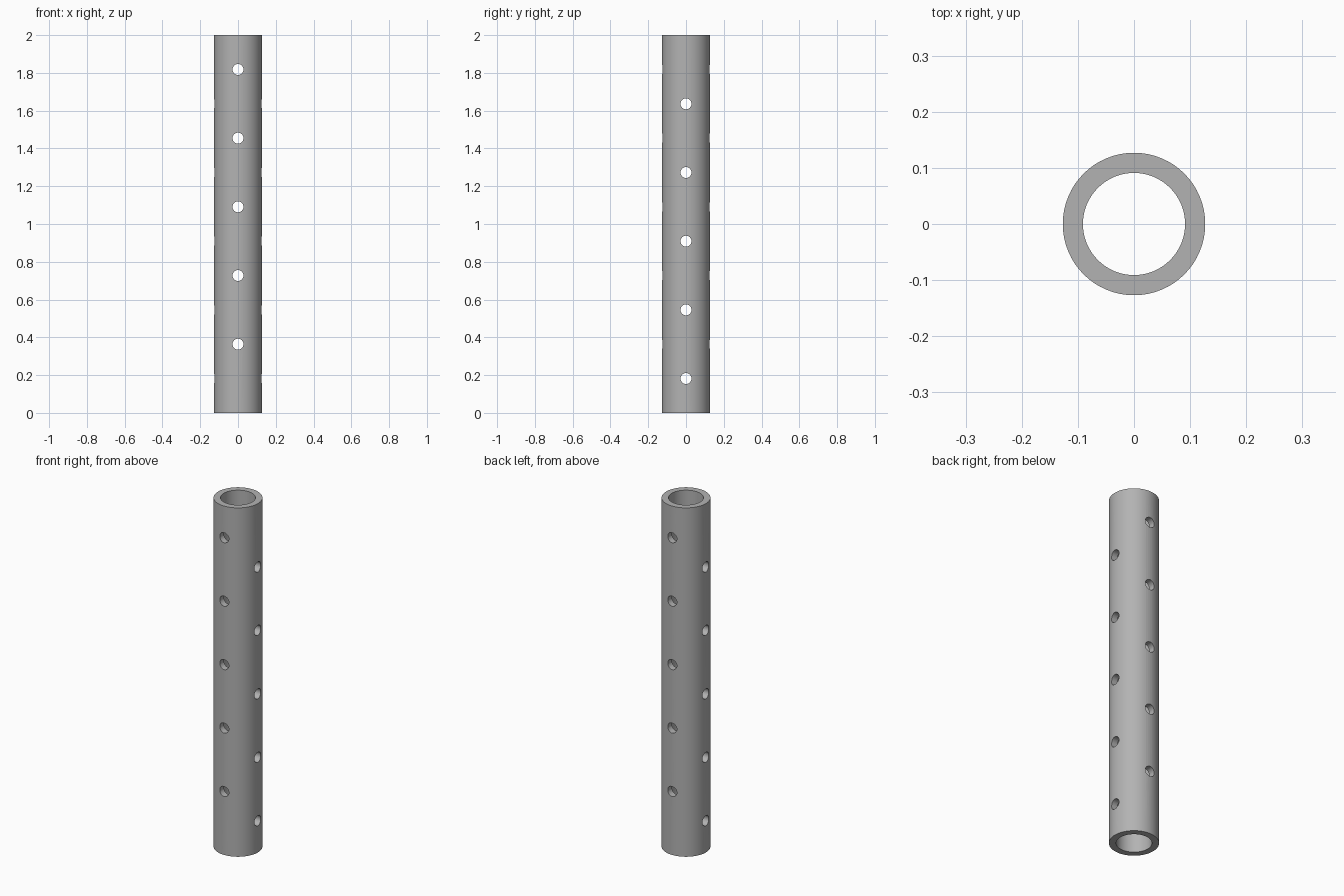
import bpy, bmesh, math
from mathutils import Matrix

cube = bpy.data.objects.get("Cube")
if cube:
    bpy.data.objects.remove(cube, do_unlink=True)

LENGTH, OUTER, INNER, HOLE = 2.0, 0.127, 0.091, 0.029
PITCH = LENGTH / 11

grey = bpy.data.materials.new("plain_grey")
grey.use_nodes = True
colour = (0.45, 0.45, 0.45, 1)
grey.diffuse_color = colour
grey.node_tree.nodes["Principled BSDF"].inputs["Base Color"].default_value = colour


def add_object(name, bm):
    bmesh.ops.recalc_face_normals(bm, faces=bm.faces)
    mesh = bpy.data.meshes.new(name)
    bm.to_mesh(mesh)
    bm.free()
    mesh.materials.append(grey)
    obj = bpy.data.objects.new(name, mesh)
    bpy.context.collection.objects.link(obj)
    return obj


# Hollow tube: a rectangular wall section spun around z
bm = bmesh.new()
section = [(INNER, 0), (OUTER, 0), (OUTER, LENGTH), (INNER, LENGTH)]
verts = [bm.verts.new((r, 0, z)) for r, z in section]
edges = [bm.edges.new((verts[i], verts[(i + 1) % 4])) for i in range(4)]
bmesh.ops.spin(bm, geom=verts + edges, cent=(0, 0, 0), axis=(0, 0, 1),
               angle=math.tau, steps=64, use_merge=True)
bmesh.ops.remove_doubles(bm, verts=bm.verts, dist=1e-5)
tube = add_object("perforated_tube", bm)

# Drill rods: odd levels run along x, even levels along y
bm = bmesh.new()
for level in range(1, 11):
    axis = "Y" if level % 2 else "X"
    place = Matrix.Translation((0, 0, level * PITCH)) @ Matrix.Rotation(math.pi / 2, 4, axis)
    bmesh.ops.create_cone(bm, cap_ends=True, segments=32, radius1=HOLE,
                          radius2=HOLE, depth=0.4, matrix=place)
drills = add_object("hole_cutters", bm)
drills.hide_render = True

# Drill the cross holes through both walls
cut = tube.modifiers.new("cross_holes", "BOOLEAN")
cut.operation = "DIFFERENCE"
cut.solver = "EXACT"
cut.object = drills
bpy.ops.object.select_all(action="DESELECT")
tube.select_set(True)
bpy.context.view_layer.objects.active = tube
bpy.ops.object.modifier_apply(modifier=cut.name)
bpy.data.objects.remove(drills, do_unlink=True)
bpy.ops.object.shade_smooth_by_angle(angle=math.radians(30))
